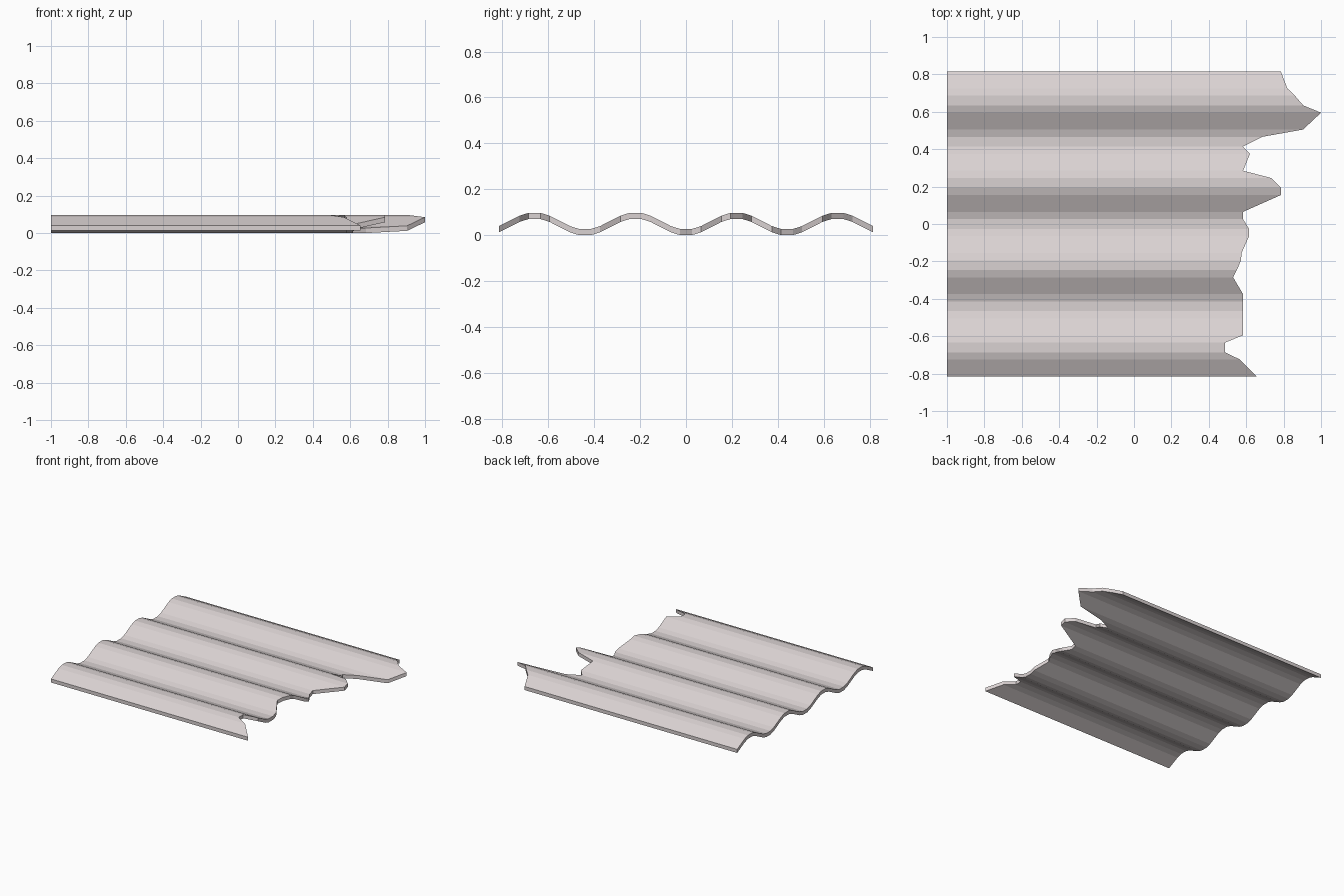
import bpy
import bmesh

cube = bpy.data.objects.get("Cube")
if cube:
    bpy.data.objects.remove(cube, do_unlink=True)

# Plain painted metal
metal = bpy.data.materials.new("pale_grey_metal")
metal.use_nodes = True
colour = (0.70, 0.645, 0.645, 1)
metal.diffuse_color = colour
metal.node_tree.nodes["Principled BSDF"].inputs["Base Color"].default_value = colour

# Wave profile: each crest or trough has a flat and two shoulders
HALF_WAVE = 0.22
FLAT, SHOULDER = 0.026, 0.065
THICKNESS = 0.027
LEFT_EDGE = -1.0
END_Y = 0.815

profile = [(-END_Y, 0.013)]
for i in range(-3, 4):
    crest = i % 2 == 1
    for offset in (-SHOULDER, -FLAT, FLAT, SHOULDER):
        rise = 0.0 if abs(offset) == FLAT else 0.012
        profile.append((i * HALF_WAVE + offset, 0.07 - rise if crest else rise))
profile.append((END_Y, 0.013))

# Torn end: how far the sheet reaches at each profile point, front to back
torn = [0.655, 0.567, 0.487, 0.487, 0.583, 0.583, 0.583, 0.583, 0.583, 0.53,
        0.55, 0.572, 0.575, 0.615, 0.615, 0.583, 0.583, 0.786, 0.786, 0.733,
        0.583, 0.62, 0.583, 0.685, 0.904, 1.0, 0.905, 0.86, 0.82, 0.785]

# Corrugated sheet: lower surface strips, then extruded straight up
bm = bmesh.new()
rows = [(bm.verts.new((LEFT_EDGE, y, z)), bm.verts.new((x, y, z)))
        for (y, z), x in zip(profile, torn)]
for (a, b), (d, c) in zip(rows, rows[1:]):
    bm.faces.new((a, b, c, d))
result = bmesh.ops.extrude_face_region(bm, geom=bm.faces[:], use_keep_orig=True)
top = [v for v in result["geom"] if isinstance(v, bmesh.types.BMVert)]
bmesh.ops.translate(bm, verts=top, vec=(0, 0, THICKNESS))
bmesh.ops.recalc_face_normals(bm, faces=bm.faces[:])

mesh = bpy.data.meshes.new("corrugated_sheet")
bm.to_mesh(mesh)
bm.free()
mesh.materials.append(metal)
sheet = bpy.data.objects.new("corrugated_sheet", mesh)
bpy.context.collection.objects.link(sheet)
